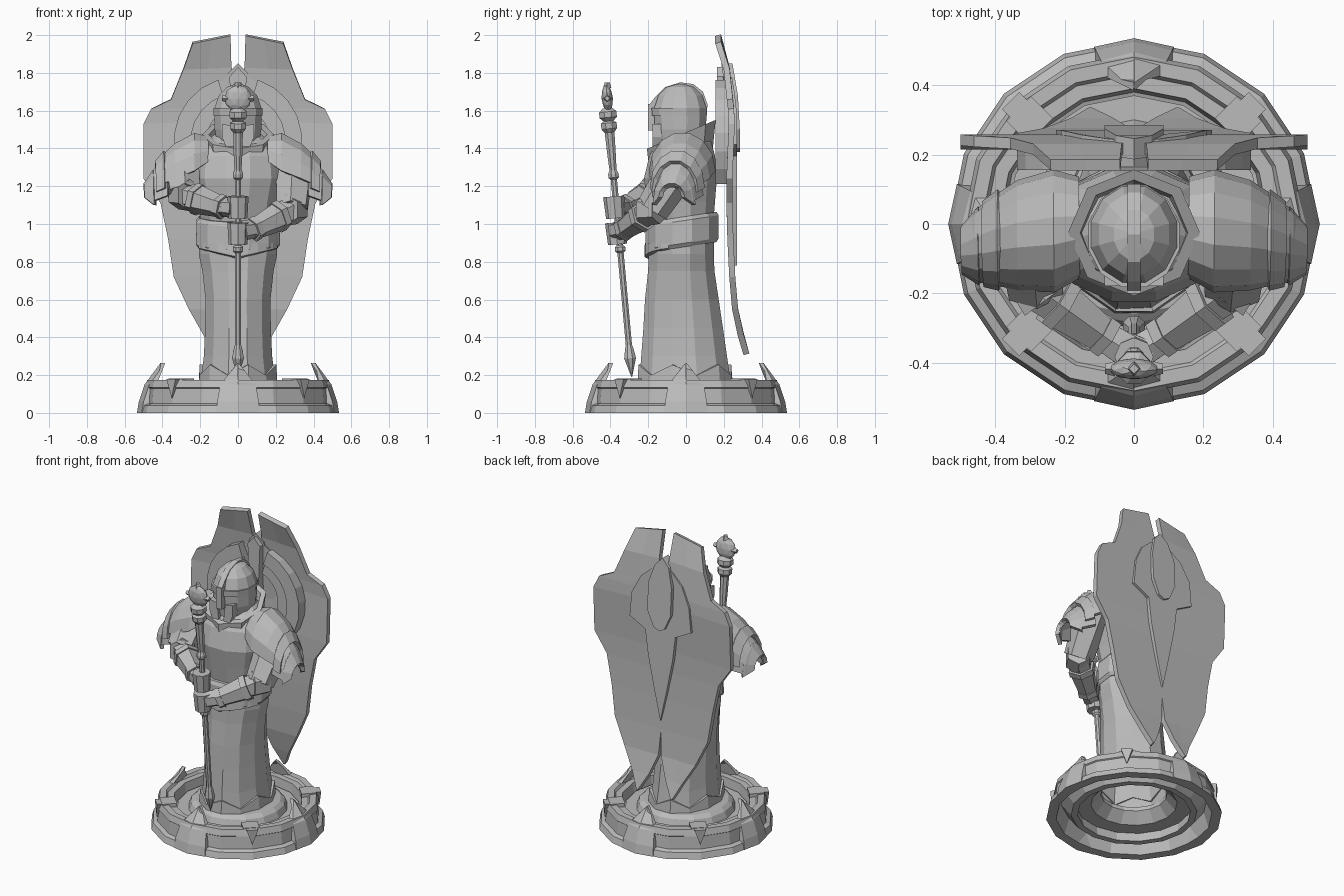
import bpy, bmesh, math
from math import cos, sin, pi, radians
from mathutils import Vector, Matrix

cube = bpy.data.objects.get("Cube")
if cube:
    bpy.data.objects.remove(cube, do_unlink=True)

stone = bpy.data.materials.new("grey_stone")
stone.use_nodes = True
stone.diffuse_color = (0.5, 0.5, 0.5, 1)
stone.node_tree.nodes["Principled BSDF"].inputs["Base Color"].default_value = (0.5, 0.5, 0.5, 1)


def finish(name, bm, thick=0):
    bmesh.ops.remove_doubles(bm, verts=bm.verts, dist=0.0005)
    bmesh.ops.recalc_face_normals(bm, faces=bm.faces)
    mesh = bpy.data.meshes.new(name)
    bm.to_mesh(mesh)
    bm.free()
    mesh.materials.append(stone)
    ob = bpy.data.objects.new(name, mesh)
    bpy.context.collection.objects.link(ob)
    if thick:
        mod = ob.modifiers.new("thickness", "SOLIDIFY")
        mod.thickness = thick
        mod.offset = 0
    return ob


def loft(name, rows, closed=True, caps=True, thick=0):
    """Skin a list of equal length point rows."""
    bm = bmesh.new()
    vs = [[bm.verts.new(p) for p in row] for row in rows]
    n = len(vs[0])
    for a, b in zip(vs, vs[1:]):
        for i in range(n if closed else n - 1):
            j = (i + 1) % n
            bm.faces.new((a[i], a[j], b[j], b[i]))
    if closed and caps:
        bm.faces.new(vs[0])
        bm.faces.new(vs[-1])
    return finish(name, bm, thick)


def ring(z, cy, rx, ry, n=12, tilt=0, turn=0.5, zigzag=0):
    pts = []
    for i in range(n):
        a = 2 * pi * (i + turn) / n
        y = cy + ry * sin(a)
        pts.append((rx * cos(a), y, z + tilt * y + zigzag * (i % 2)))
    return pts


def prism(name, outline, lo, hi, axis="y"):
    """Extrude a flat outline: (x, z) along y, or (y, z) along x."""
    put = (lambda p, d: (p[0], d, p[1])) if axis == "y" else (lambda p, d: (d, p[0], p[1]))
    return loft(name, [[put(p, d) for p in outline] for d in (lo, hi)])


def mirrored(half):
    return half + [(-x, z) for x, z in reversed(half) if x > 0]


def limb(name, p, q, r1, r2, n=6):
    p, q = Vector(p), Vector(q)
    bm = bmesh.new()
    m = Matrix.Translation((p + q) / 2) @ (q - p).to_track_quat("Z", "Y").to_matrix().to_4x4()
    bmesh.ops.create_cone(bm, cap_ends=True, segments=n, radius1=r1, radius2=r2,
                          depth=(q - p).length, matrix=m)
    return finish(name, bm)


def block(name, loc, size, rot=None):
    bm = bmesh.new()
    m = Matrix.Translation(loc) @ (rot or Matrix()) @ Matrix.Diagonal((*size, 1))
    bmesh.ops.create_cube(bm, size=1, matrix=m)
    return finish(name, bm)


# Base: ring with a stepped wall and a hollow underside, stepped plinth inside
profile = [(.47, 0), (.53, 0), (.518, .04), (.492, .05), (.485, .13), (.492, .135), (.48, .175),
           (.44, .175), (.43, .16), (.39, .16), (.38, .09), (.35, .08), (.34, .02), (.38, .02), (.44, .1)]
plinth = [(.37, .085), (.37, .11), (.3, .11), (.285, .15), (.26, .17), (.2, .175), (.2, .15), (.26, .085)]
for name, section in (("base_ring", profile), ("base_plinth", plinth)):
    rows = [ring(z, 0, r, r, 16, 0, 0) for r, z in section]
    loft(name, rows + rows[:1], caps=False)

for k in range(4):
    # Leaning pointed horns at the four sides
    turn = Matrix.Rotation(k * pi / 2, 4, "Z")
    outer = [(.535, 0, .115), (.525, .06, .11), (.495, .15, .095), (.41, .265, .002)]
    inner = [(.46, 0, .115), (.45, .06, .11), (.43, .15, .095), (.408, .26, .002)]
    rows = [[turn @ Vector(p) for p in ((-w, -r + .025, z), (0, -r, z), (w, -r + .025, z), (w, -s, z), (-w, -s, z))]
            for (r, z, w), (s, _, _) in zip(outer, inner)]
    loft("base_horn", rows)
    # Blocks and drop-shaped plates on the diagonals
    diag = Matrix.Rotation(radians(45 + 90 * k), 4, "Z")
    block("base_block", diag @ Vector((.425, 0, .165)), (.09, .1, .035), diag)
    rows = [[diag @ Vector(p) for p in ((x, -.035, .18), (x, .035, .18), (x - .005, 0, .08))] for x in (.45, .502)]
    loft("base_drop", rows)

# Hollow robe with a pointed hem, and belt
robe = [(.17, -.005, .205, .25), (.3, -.01, .187, .235), (.45, -.015, .18, .218), (.6, -.022, .178, .202),
        (.75, -.025, .195, .182), (.84, -.025, .215, .178), (1.0, -.025, .212, .178)]
loft("robe", [ring(*r) for r in robe], caps=False)
loft("hem_trim", [ring(.17, -.005, .215, .26), ring(.2, -.006, .21, .254, zigzag=.055),
                  ring(.2, -.006, .19, .234, zigzag=.055)], caps=False)
loft("belt", [ring(.88, -.02, .215, .188, 12, .15), ring(.9, -.02, .23, .2, 12, .15),
              ring(1.02, -.02, .227, .2, 12, .15), ring(1.04, -.02, .21, .188, 12, .15)])
# Lower belt edge dips to a point at the front
dip = [radians(200 + 14 * i) for i in range(11)]
loft("belt_point", [[(r * cos(a), -.025 + r * .87 * sin(a), z + drop * abs(cos(a))) for a in dip]
                    for r, z, drop in ((.222, .9, 0), (.224, .825, .05), (.2, .815, .05))], closed=False)

# Breastplate and collar
torso = [(1.0, -.02, .2, .17), (1.12, -.025, .22, .185), (1.24, -.03, .25, .2), (1.36, -.02, .24, .18),
         (1.43, -.01, .19, .15), (1.48, 0, .12, .1)]
loft("breastplate", [ring(*r) for r in torso])
loft("collar", [ring(1.33, -.02, .165, .16, 8, .35, 0), ring(1.42, -.025, .18, .175, 8, .4, 0),
                ring(1.485, -.025, .19, .182, 8, .42, 0), ring(1.485, -.025, .155, .152, 8, .42, 0),
                ring(1.37, -.025, .13, .13, 8, .4, 0)], caps=False)

# Helmet with brow, nose guard, cheeks and crest
helm = [(1.36, -.03, .1, .12), (1.5, -.03, .128, .14), (1.61, -.03, .13, .145), (1.68, -.03, .105, .12),
        (1.725, -.03, .06, .075), (1.74, -.03, .02, .03)]
loft("helmet", [ring(*r) for r in helm])
loft("brow_band", [ring(1.575, -.035, .133, .15), ring(1.615, -.035, .135, .152)])
block("nose_guard", (0, -.18, 1.565), (.04, .04, .14))
for s in (-1, 1):
    prism("cheek_guard", [(s * .015, 1.39), (s * .06, 1.4), (s * .085, 1.46), (s * .085, 1.53), (s * .03, 1.52)], -.178, -.11)
prism("crest", [(-.195, 1.56), (-.195, 1.63), (-.165, 1.67), (-.11, 1.725), (-.03, 1.75), (.04, 1.74),
                (.09, 1.7), (.115, 1.63), (.1, 1.55)], -.018, .018, "x")


# Layered shoulder plates, each an arched shell narrowing outwards
def arch(x, yc, half, low, top, n=7):
    return [(x, yc - half * cos(pi * i / n), low + (top - low) * sin(pi * i / n)) for i in range(n + 1)]


for s in (-1, 1):
    plates = {
        "shoulder_upper": [(.16, -.01, .135, 1.33, 1.455), (.23, -.02, .165, 1.28, 1.475),
                           (.33, -.032, .148, 1.24, 1.42), (.42, -.052, .108, 1.2, 1.335)],
        "shoulder_trim": [(.385, -.045, .136, 1.19, 1.385), (.43, -.057, .113, 1.17, 1.33)],
        "shoulder_lower": [(.37, -.042, .125, 1.15, 1.36), (.45, -.062, .094, 1.12, 1.27), (.485, -.075, .055, 1.15, 1.2)],
        "shoulder_lower_trim": [(.44, -.062, .105, 1.1, 1.285), (.49, -.075, .06, 1.14, 1.21)],
    }
    for name, stations in plates.items():
        loft(name, [arch(s * x, *rest) for x, *rest in stations], closed=False, thick=.024)

    # Arms meeting at the staff, one hand above the other
    lift = .12 if s < 0 else 0
    shoulder = Vector((s * .3, -.02, 1.32))
    elbow = Vector((s * .285, -.18, 1.075 + lift * .65))
    wrist = Vector((s * .07, -.335, .965 + lift))
    limb("upper_arm", shoulder, elbow, .11, .09)
    limb("elbow_guard", elbow + Vector((s * .03, .04, 0)), elbow + Vector((-s * .03, -.04, 0)), .075, .085)
    limb("forearm", elbow, wrist, .075, .05)
    along = wrist - elbow
    limb("cuff", elbow + along * .25, elbow + along * .38, .085, .085)
    limb("gauntlet", elbow + along * .38, elbow + along * .85, .077, .06)
    limb("wrist_band", elbow + along * .85, elbow + along * .97, .066, .066)
    limb("hand", elbow + along * .9, wrist + Vector((-s * .05, -.03, 0)), .05, .055)
    fist = Vector((0, -.378 + (.01 if s > 0 else 0), .95 + lift * 1.15))
    limb("fist", fist - Vector((0, -.005, .058)), fist + Vector((0, -.005, .058)), .05, .056, 8)

# Staff: one turned profile along a leaning axis
foot, head = Vector((0, -.287, .19)), Vector((0, -.415, 1.6))
lean = (head - foot).to_track_quat("Z", "Y").to_matrix()
staff = [(0, .002), (.1, .034), (.15, .024), (.17, .018), (.66, .018), (.67, .03), (.69, .03), (.7, .018),
         (1.05, .018), (1.06, .03), (1.08, .03), (1.1, .02), (1.17, .024), (1.3, .028), (1.32, .045),
         (1.35, .045), (1.36, .028), (1.38, .05), (1.41, .05), (1.43, .025)]
loft("staff", [[foot + lean @ Vector(p) for p in ring(h, 0, r, r, 8)] for h, r in staff])
bm = bmesh.new()
hub = Vector((0, -.417, 1.665))
place = Matrix.Translation(hub) @ Matrix.Rotation(.09, 4, "X") @ Matrix.Diagonal((.072, .03, .072, 1))
bmesh.ops.create_icosphere(bm, subdivisions=2, radius=1, matrix=place)
finish("staff_disc", bm)
for a in (0, 90, 180):
    d = Vector((cos(radians(a)), 0, sin(radians(a))))
    limb("disc_stud", hub + d * .055, hub + d * .084, .022, .014, 4)

# Back wings: inner height, inner x, outer height, outer x, depth
wing = [(2, .04, 1.96, .24, .17), (1.83, .035, 1.82, .29, .215), (1.69, .0, 1.66, .355, .232),
        (1.62, 0, 1.61, .46, .238), (1.55, 0, 1.53, .5, .242), (1.25, 0, 1.24, .5, .23), (1.1, 0, 1.11, .41, .23),
        (.92, 0, .92, .37, .235), (.72, 0, .72, .34, .245), (.55, .01, .55, .26, .26),
        (.42, .06, .41, .18, .29), (.31, .12, .31, .13, .32)]
for s in (-1, 1):
    rows = []
    for zi, xi, zo, xo, y in wing:
        rows.append([(s * (xi + (xo - xi) * t), y, zi + (zo - zi) * t) for t in (0, .5, 1)])
    loft("back_wing", rows, closed=False, thick=.032)

    # Stepped arch on the front of each wing
    for name, r0, r1, y0 in (("outer_arch", .25, .34, .155), ("inner_arch", .17, .255, .175)):
        rows = []
        for i in range(8):
            a = radians(-42 + 114 * i / 7)
            rows.append([(s * r * cos(a), y, 1.44 + r * sin(a)) for r, y in ((r0, y0), (r1, y0), (r1, .225), (r0, .225))])
        loft(name, rows)


# Centre ornaments joining the wings, bending forward with them at the top
def back_plate(name, half, depth):
    rows = [[(x, d - max(0, z - 1.62) * .17, z) for x, z in mirrored(half)] for d in (.225, depth)]
    loft(name, rows)


prism("centre_rib", mirrored([(0, 1.3), (.03, 1.4), (.045, 1.78), (0, 1.83)]), .165, .235)
back_plate("back_blade", [(0, 1.8), (.07, 1.77), (.15, 1.7), (.21, 1.58), (.225, 1.42), (.11, 1.36),
                          (.09, 1.2), (.045, .98), (0, .78)], .27)
back_plate("back_keystone", [(0, 1.85), (.05, 1.8), (.085, 1.68), (.085, 1.5), (.04, 1.4), (0, 1.38)], .285)
